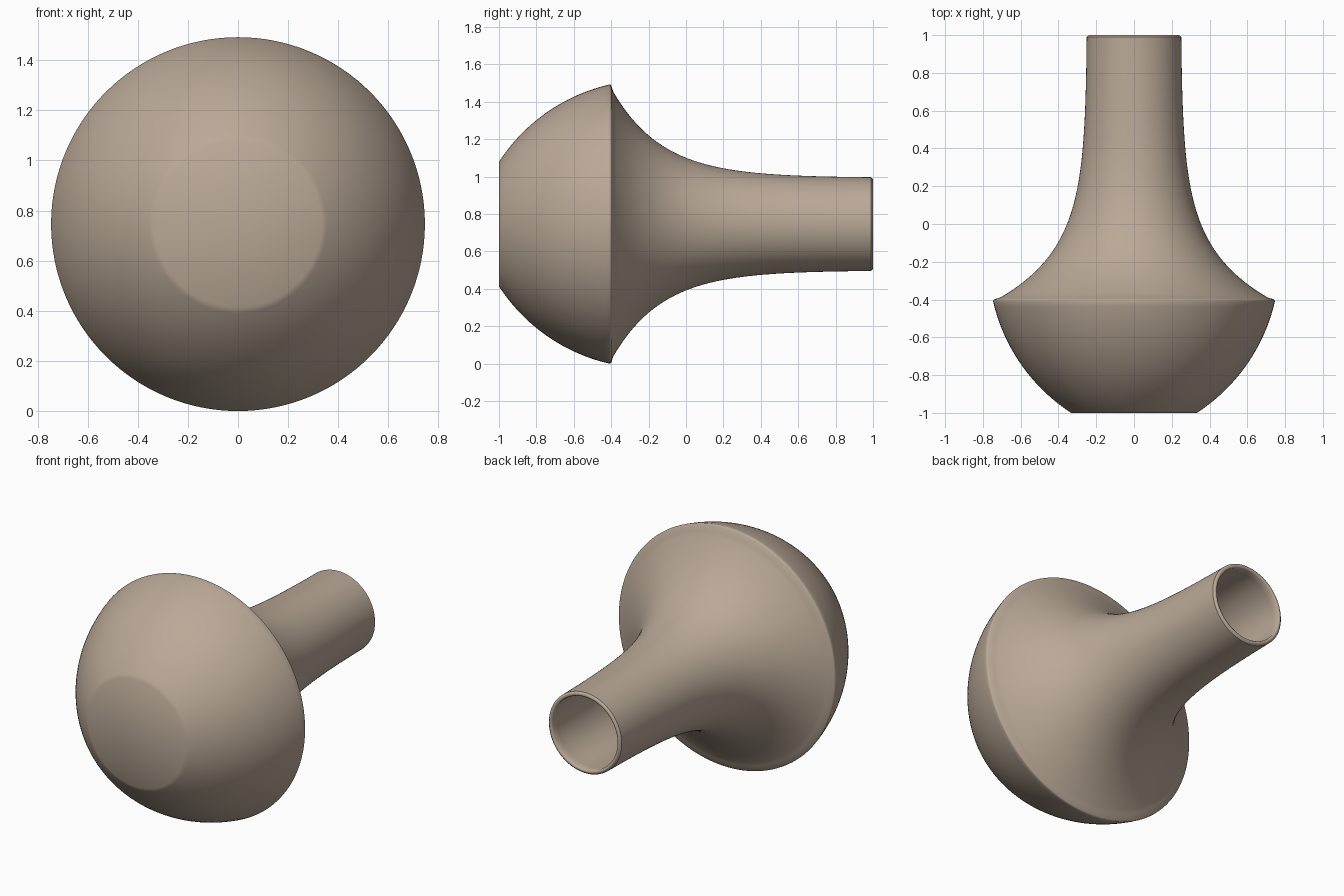
import bpy, bmesh, math
from mathutils import Vector, Matrix

if "Cube" in bpy.data.objects:
    bpy.data.objects.remove(bpy.data.objects["Cube"], do_unlink=True)

RADIUS = 0.746      # widest part, also the height of the lathe axis
SHOULDER = -0.41
BASE = 0.333
NECK = 0.248
WALL = 0.025
SEGMENTS = 128

clay = bpy.data.materials.new("warm clay")
clay.use_nodes = True
colour = (0.49, 0.395, 0.31, 1)
clay.diffuse_color = colour
clay.node_tree.nodes["Principled BSDF"].inputs["Base Color"].default_value = colour


def arc(start, end, start_angle, end_angle, steps):
    """Circular arc in (y, radius) between two points, given its tangent angles."""
    size = (end - start).length / (2 * math.sin((start_angle - end_angle) / 2))
    centre = start - size * Vector((-math.sin(start_angle), math.cos(start_angle)))
    angles = [start_angle + (end_angle - start_angle) * i / steps for i in range(steps + 1)]
    return [centre + size * Vector((-math.sin(a), math.cos(a))) for a in angles]


def neck_curve(start, steps):
    """Flare that decays from the shoulder to the straight neck."""
    points = []
    for i in range(1, steps + 1):
        y = start + (0.99 - start) * (i / steps) ** 1.3
        points.append(Vector((y, NECK + (RADIUS - NECK) * math.exp(-3.76 * (y - SHOULDER)))))
    return points


# Outer profile: bowl, softened shoulder, flared neck
low, wide = Vector((-1, BASE)), Vector((SHOULDER, RADIUS))
chord = math.atan2(wide.y - low.y, wide.x - low.x)
end_angle = math.radians(13)
bowl = arc(low, wide, 2 * chord - end_angle, end_angle, 28)
shoulder = [wide + Vector((0.006, -0.001)), wide + Vector((0.011, -0.006))]
outer = bowl + shoulder + neck_curve(SHOULDER + 0.011, 44)

# Inner profile: the outer one pushed inwards by the wall thickness
inner = []
for a, b, c in zip(outer, outer[1:], outer[2:]):
    t = (c - a).normalized()
    p = b + WALL * Vector((t.y, -t.x))
    if p.x > -1 + WALL and (not inner or p.x > inner[-1].x):
        inner.append(p)
inner = [Vector((-1 + WALL, 0)), Vector((-1 + WALL, BASE - 0.01))] + inner

# Rounded lip joining the two
lip_centre = Vector((0.9875, NECK - WALL / 2))
lip = [lip_centre + WALL / 2 * Vector((math.sin(a), math.cos(a)))
       for a in (math.pi * i / 8 for i in range(1, 8))]
profile = [Vector((-1, 0))] + outer + lip + inner[::-1]

# Lathe the profile about the y axis
bm = bmesh.new()
verts = [bm.verts.new((p.y, p.x, 0)) for p in profile]
edges = [bm.edges.new(pair) for pair in zip(verts, verts[1:])]
bmesh.ops.spin(bm, geom=verts + edges, cent=(0, 0, 0), axis=(0, 1, 0),
               angle=math.tau, steps=SEGMENTS)
bmesh.ops.remove_doubles(bm, verts=bm.verts, dist=0.0002)
bmesh.ops.recalc_face_normals(bm, faces=bm.faces)
bmesh.ops.transform(bm, matrix=Matrix.Translation((0, 0, RADIUS)), verts=bm.verts)
mesh = bpy.data.meshes.new("vase")
bm.to_mesh(mesh)
bm.free()
mesh.materials.append(clay)

vase = bpy.data.objects.new("vase", mesh)
bpy.context.collection.objects.link(vase)
bpy.ops.object.select_all(action="DESELECT")
vase.select_set(True)
bpy.context.view_layer.objects.active = vase
bpy.ops.object.shade_smooth_by_angle(angle=math.radians(40))
